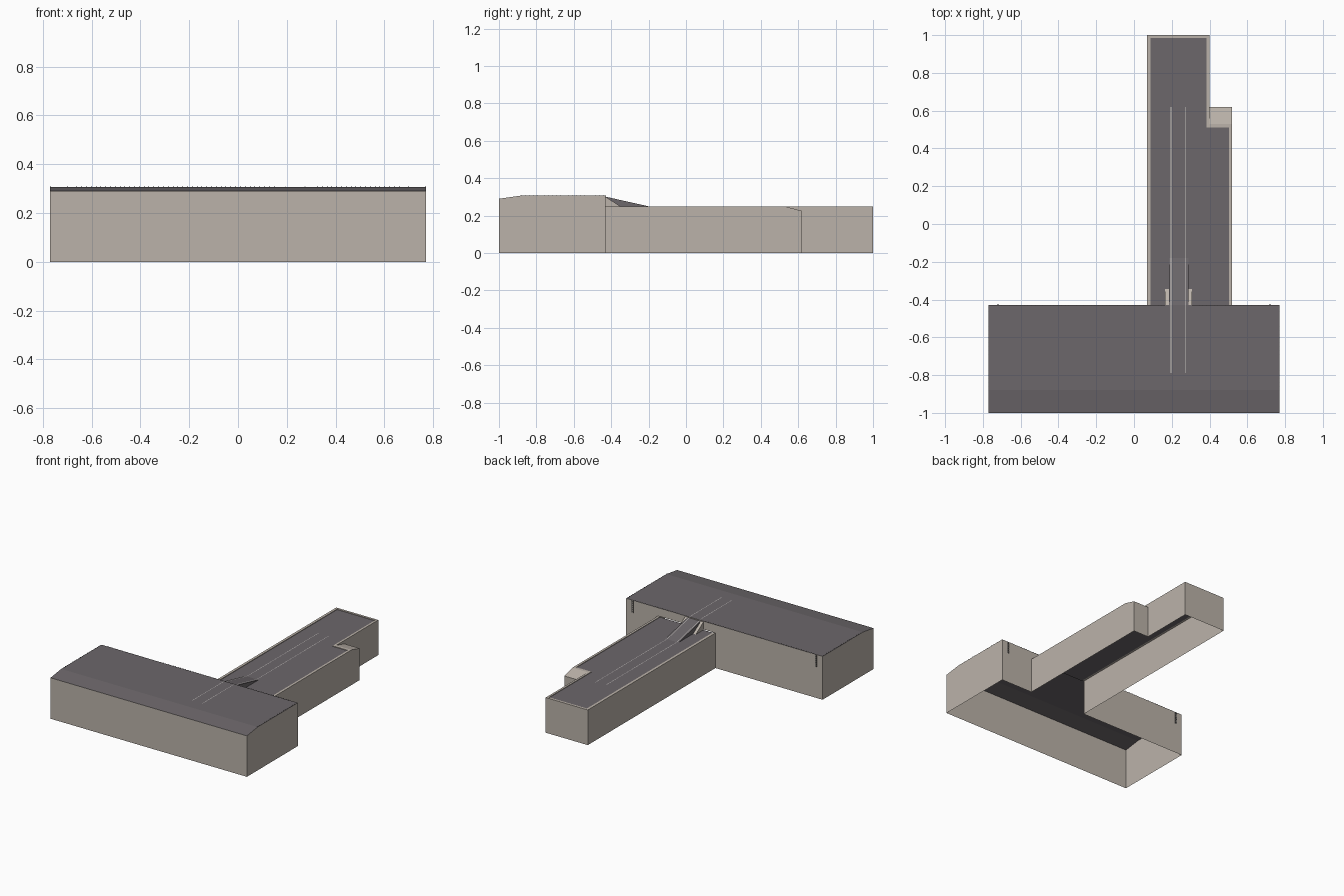
import bpy, bmesh

if "Cube" in bpy.data.objects:
    bpy.data.objects.remove(bpy.data.objects["Cube"])


def mat(name, c):
    m = bpy.data.materials.new(name)
    m.diffuse_color = (*c, 1)
    m.use_nodes = True
    m.node_tree.nodes["Principled BSDF"].inputs["Base Color"].default_value = m.diffuse_color
    return m


WALL = mat("wall_tan", (0.50, 0.45, 0.40))
ROOF = mat("roof_grey", (0.15, 0.135, 0.145))
DARK = mat("dark_metal", (0.05, 0.05, 0.05))
PALE = mat("pale_line", (0.62, 0.60, 0.57))


def mesh(name, faces, material):
    bm = bmesh.new()
    for f in faces:
        bm.faces.new([bm.verts.new(p) for p in f])
    bmesh.ops.remove_doubles(bm, verts=bm.verts, dist=1e-5)
    me = bpy.data.meshes.new(name)
    bm.to_mesh(me)
    bm.free()
    me.materials.append(material)
    ob = bpy.data.objects.new(name, me)
    bpy.context.collection.objects.link(ob)
    return ob


def box(x0, x1, y0, y1, z0, z1):
    p = [(x, y, z) for z in (z0, z1) for x, y in ((x0, y0), (x1, y0), (x1, y1), (x0, y1))]
    sides = [[p[i], p[(i + 1) % 4], p[(i + 1) % 4 + 4], p[i + 4]] for i in range(4)]
    return sides + [p[3::-1], p[4:]]


X, YF, YS, YB = 0.77, -1.0, -0.88, -0.43      # hall half width, front, slope end, back
ZF, ZH, ZW = 0.29, 0.307, 0.249               # hall eave, hall roof, wing roof

# Hall walls, open below and open to the wing
front = [(-X, YF, 0), (X, YF, 0), (X, YF, ZF), (-X, YF, ZF)]
side = [(X, YF, 0), (X, YB, 0), (X, YB, ZH), (X, YS, ZH), (X, YF, ZF)]
faces = [front, side, [(-x, y, z) for x, y, z in reversed(side)]]
for x0, x1, z0 in ((-X, 0.07, 0), (0.07, 0.52, ZW), (0.52, X, 0)):
    faces.append([(x1, YB, z0), (x0, YB, z0), (x0, YB, ZH), (x1, YB, ZH)])
mesh("hall_walls", faces, WALL)

# Hall roof with a sloped front strip
mesh("hall_roof", [
    [(-X, YF, ZF), (X, YF, ZF), (X, YS, ZH), (-X, YS, ZH)],
    [(-X, YS, ZH), (X, YS, ZH), (X, YB, ZH), (-X, YB, ZH)]], ROOF)

# Wing walls, with a lower end on the side bay
ZL = 0.225
faces = [
    [(0.52, YB, 0), (0.52, 0.62, 0), (0.52, 0.62, ZL), (0.52, 0.53, ZW), (0.52, YB, ZW)],
    [(0.52, 0.62, 0), (0.40, 0.62, 0), (0.40, 0.62, ZL), (0.52, 0.62, ZL)],
    [(0.40, 0.62, 0), (0.40, 1, 0), (0.40, 1, ZW), (0.40, 0.53, ZW), (0.40, 0.62, ZL)],
    [(0.40, 1, 0), (0.07, 1, 0), (0.07, 1, ZW), (0.40, 1, ZW)],
    [(0.07, 1, 0), (0.07, YB, 0), (0.07, YB, ZW), (0.07, 1, ZW)],
    [(0.40, 0.53, ZW), (0.52, 0.53, ZW), (0.52, 0.62, ZL), (0.40, 0.62, ZL)]]
mesh("wing_walls", faces, WALL)

# Wing roof inside a thin parapet rim
outer = [(0.07, YB), (0.52, YB), (0.52, 0.53), (0.40, 0.53), (0.40, 1), (0.07, 1)]
inner = [(0.088, YB), (0.504, YB), (0.504, 0.51), (0.385, 0.51), (0.385, 0.984), (0.088, 0.984)]
ZR = ZW - 0.004
rim = []
for i in range(1, 6):
    j = (i + 1) % 6
    a, b, c, d = outer[i], outer[j], inner[j], inner[i]
    rim.append([(*a, ZW), (*b, ZW), (*c, ZW), (*d, ZW)])
    rim.append([(*d, ZW), (*c, ZW), (*c, ZR), (*d, ZR)])
mesh("wing_parapet", rim, WALL)
mesh("wing_roof", [[(*p, ZR) for p in inner]], ROOF)

# Ramp from the hall roof down to the wing roof
ZT, XA, XB, YE = 0.301, 0.185, 0.288, -0.18
mesh("roof_ramp", [
    [(XA, YB, ZT), (XB, YB, ZT), (XB, YE, ZR), (XA, YE, ZR)],
    [(XB, YB, ZR), (XB, YE, ZR), (XB, YB, ZT)],
    [(XA, YE, ZR), (XA, YB, ZR), (XA, YB, ZT)]], ROOF)

# Steeper wedges on both sides of the ramp
for name, x0, x1 in (("ramp_wedge_left", 0.165, XA), ("ramp_wedge_right", XB, 0.308)):
    mesh(name, [
        [(x0, YB, ZT), (x1, YB, ZT), (x1, -0.345, ZR), (x0, -0.345, ZR)],
        [(x1, YB, ZR), (x1, -0.345, ZR), (x1, YB, ZT)],
        [(x0, -0.345, ZR), (x0, YB, ZR), (x0, YB, ZT)]], WALL)

# Pair of thin guide lines running over both roofs and the ramp
path = [(-0.79, ZH), (YB, ZH), (YB, ZT), (YE, ZR), (0.62, ZR)]
for name, x in (("guide_line_left", 0.196), ("guide_line_right", 0.275)):
    mesh(name, [[(x - .0015, a[0], a[1] + .001), (x + .0015, a[0], a[1] + .001),
                 (x + .0015, b[0], b[1] + .001), (x - .0015, b[0], b[1] + .001)]
                for a, b in zip(path, path[1:])], PALE)

# Tiny edge posts along the back and sides of the hall roof
posts = []
for i in range(72):
    x = -0.70 + i * 1.4 / 71
    if not 0.165 < x < 0.31:
        posts += box(x - .001, x + .001, YB - .002, YB, ZH, ZH + .003)
for i in range(22):
    y = YS + i * 0.44 / 21
    for s in (-1, 1):
        x = s * (X - .002)
        posts += box(x - .001, x + .001, y - .001, y + .001, ZH, ZH + .003)
mesh("roof_edge_posts", posts, DARK)

# Small wall ladders near both back corners
for name, x in (("ladder_left", -0.72), ("ladder_right", 0.72)):
    parts = []
    for s in (-1, 1):
        parts += box(x + s * .005 - .001, x + s * .005 + .001, YB + .001, YB + .003, 0.22, ZH)
    for i in range(6):
        z = 0.225 + i * 0.014
        parts += box(x - .005, x + .005, YB + .001, YB + .003, z, z + .002)
    mesh(name, parts, DARK)
